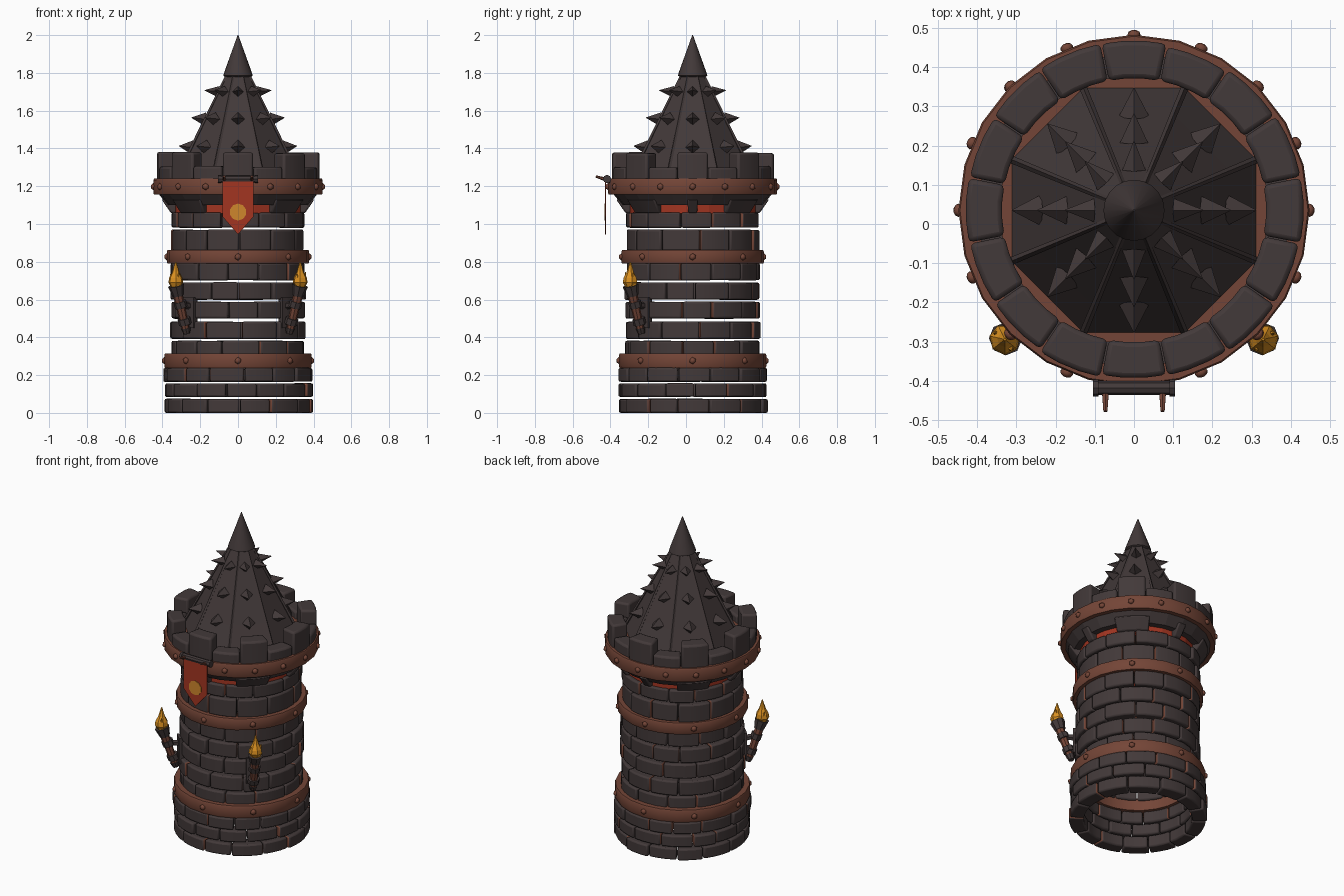
import bpy, bmesh, math, random
from mathutils import Vector, Matrix

if "Cube" in bpy.data.objects:
    bpy.data.objects.remove(bpy.data.objects["Cube"])

random.seed(4)
CY = 0.035                      # tower axis sits slightly behind the origin
TAU = 2 * math.pi
rad = math.radians


def mat(name, col):
    m = bpy.data.materials.new(name)
    m.diffuse_color = (*col, 1)
    m.use_nodes = True
    m.node_tree.nodes["Principled BSDF"].inputs["Base Color"].default_value = m.diffuse_color
    return m


STONE = mat("dark stone", (0.055, 0.041, 0.041))
RUST = mat("rusty iron", (0.175, 0.060, 0.038))
RED = mat("banner red", (0.36, 0.035, 0.015))
GOLD = mat("emblem gold", (0.62, 0.24, 0.025))
FLAME = mat("flame orange", (0.70, 0.28, 0.015))


def pos(a, r, z):
    """Point around the tower axis; angle 0 is the front."""
    return Vector((math.sin(a) * r, CY - math.cos(a) * r, z))


def finish(bm, name, mats, bevel=0, smooth=0):
    bmesh.ops.recalc_face_normals(bm, faces=bm.faces)
    me = bpy.data.meshes.new(name)
    bm.to_mesh(me)
    bm.free()
    for m in mats:
        me.materials.append(m)
    ob = bpy.data.objects.new(name, me)
    bpy.context.collection.objects.link(ob)
    if bevel:
        b = ob.modifiers.new("bevel", 'BEVEL')
        b.width, b.segments, b.limit_method, b.angle_limit = bevel, 2, 'ANGLE', rad(40)
    if smooth:
        bpy.ops.object.select_all(action='DESELECT')
        ob.select_set(True)
        bpy.context.view_layer.objects.active = ob
        bpy.ops.object.shade_smooth_by_angle(angle=rad(smooth))
    return ob


def block(bm, a0, a1, r0, r1, z0, z1, n=3, r1_low=None, joint=0):
    """Curved block; r1_low gives a different outer radius at the bottom."""
    low = r1 if r1_low is None else r1_low
    rings = []
    for i in range(n + 1):
        a = a0 + (a1 - a0) * i / n
        rings.append([bm.verts.new(pos(a, r, z)) for r, z in
                      ((r0, z0), (low, z0), (r1, z1), (r0, z1))])
    for p, q in zip(rings, rings[1:]):
        for k in range(4):
            bm.faces.new((p[k], p[(k + 1) % 4], q[(k + 1) % 4], q[k]))
    for end in (rings[0], rings[-1]):
        bm.faces.new(end).material_index = joint


def lathe(bm, prof, n, centre=(0, CY), closed=True, mi=0, turn=0.0):
    rows = []
    for i in range(n):
        a = TAU * i / n + turn
        rows.append([bm.verts.new((centre[0] + math.sin(a) * r, centre[1] - math.cos(a) * r, z))
                     for r, z in prof])
    m = len(prof)
    for i in range(n):
        p, q = rows[i], rows[(i + 1) % n]
        for k in range(m if closed else m - 1):
            bm.faces.new((p[k], p[(k + 1) % m], q[(k + 1) % m], q[k])).material_index = mi
    if not closed:
        bm.faces.new([r[0] for r in rows]).material_index = mi
        bm.faces.new([r[-1] for r in rows]).material_index = mi


def rod(bm, p, q, r1, r2, seg=8, mi=0):
    p, q = Vector(p), Vector(q)
    d = q - p
    M = Matrix.Translation((p + q) / 2) @ d.to_track_quat('Z', 'Y').to_matrix().to_4x4()
    new = bmesh.ops.create_cone(bm, cap_ends=True, segments=seg, radius1=r1, radius2=r2,
                                depth=d.length, matrix=M)["verts"]
    for f in {f for v in new for f in v.link_faces}:
        f.material_index = mi


# Courses of separate bricks: (bottom, top, outer radius, inner radius)
COURSES = [(0.0, 0.076, 0.393, 0.31), (0.083, 0.157, 0.393, 0.31), (0.163, 0.24, 0.39, 0.31),
           (0.30, 0.383, 0.355, 0.285), (0.390, 0.485, 0.357, 0.285), (0.498, 0.590, 0.355, 0.285),
           (0.597, 0.692, 0.355, 0.285), (0.700, 0.795, 0.353, 0.285), (0.855, 0.972, 0.353, 0.285),
           (0.979, 1.062, 0.353, 0.285)]
bm = bmesh.new()
for i, (z0, z1, ro, ri) in enumerate(COURSES):
    n = 14 if i < 3 else 12
    off = (i % 2) * 0.5 + 0.12
    cuts = [TAU * (k + off + random.uniform(-0.12, 0.12)) / n for k in range(n)]
    cuts.append(cuts[0] + TAU)
    for a0, a1 in zip(cuts, cuts[1:]):
        j = 0.003
        block(bm, a0 + 0.009, a1 - 0.009, ri, ro + random.uniform(-0.007, 0.007),
              z0 + (random.uniform(0, j) if z0 else 0), z1 - random.uniform(0, j),
              joint=1 if random.random() < 0.35 else 0)
finish(bm, "wall_bricks", [STONE, RUST], bevel=0.009, smooth=35)

# Red lining seen in the gaps between the corbels
bm = bmesh.new()
lathe(bm, [(0.30, 1.055), (0.335, 1.055), (0.335, 1.11), (0.30, 1.11)], 24)
finish(bm, "corbel_lining", [RED])

# Corbels and the sloping cornice that carries the parapet
bm = bmesh.new()
for k in range(8):
    a, w = TAU * k / 8, rad(15 if k % 2 else 4)
    block(bm, a - w, a + w, 0.30, 0.405, 1.058, 1.13, n=4, r1_low=0.355)
finish(bm, "corbels", [STONE], bevel=0.008, smooth=35)
bm = bmesh.new()
lathe(bm, [(0.29, 1.10), (0.372, 1.10), (0.425, 1.165), (0.425, 1.20), (0.29, 1.20)], 24)
finish(bm, "cornice", [STONE])

# Parapet: sixteen blocks, alternately tall and low
bm = bmesh.new()
for k in range(16):
    a, w = TAU * k / 16, rad(11.0)
    top = 1.305 if k % 2 else 1.38
    block(bm, a - w, a + w, 0.337, 0.43 + random.uniform(-0.005, 0.004), 1.18,
          top + random.uniform(-0.006, 0.003))
finish(bm, "battlements", [STONE], bevel=0.012, smooth=35)
bm = bmesh.new()
lathe(bm, [(0.30, 1.18), (0.345, 1.18), (0.345, 1.262), (0.30, 1.262)], 24)
finish(bm, "roof_gutter", [RUST])

# Iron bands with rivets: (name, bottom, top, outer radius, inner radius, rivets)
for name, z0, z1, ro, ri, n in (("lower_band", 0.238, 0.315, 0.39, 0.30, 8),
                                ("middle_band", 0.79, 0.862, 0.377, 0.295, 8),
                                ("upper_band", 1.155, 1.24, 0.448, 0.40, 16)):
    bm = bmesh.new()
    lathe(bm, [(ri, z0), (ro - 0.004, z0), (ro, z0 + 0.008), (ro, z1 - 0.008), (ro - 0.004, z1), (ri, z1)], 24)
    finish(bm, name, [RUST], smooth=30)
    bm = bmesh.new()
    for k in range(n):
        a = TAU * k / n
        c = pos(a, ro, (z0 + z1) / 2)
        bmesh.ops.create_icosphere(bm, subdivisions=1, radius=0.019,
                                   matrix=Matrix.Translation(c) @ Matrix.Rotation(a, 4, 'Z') @ Matrix.Diagonal((1, 0.75, 1, 1)))
    finish(bm, name + "_rivets", [RUST], smooth=50)

# Eight-sided roof with raised ridges
K = 1 / math.cos(TAU / 16)
bm = bmesh.new()
lathe(bm, [(0.325 * K, 1.235), (0.245 * K, 1.40), (0.060 * K, 1.79)], 8, closed=False, turn=TAU / 16)
for k in range(8):
    a = TAU * (k + 0.5) / 8
    rod(bm, pos(a, 0.322 * K, 1.25), pos(a, 0.058 * K, 1.79), 0.010, 0.007, 4)
finish(bm, "roof", [STONE])

# Smooth tip cap
bm = bmesh.new()
lathe(bm, [(0.060, 1.775), (0.078, 1.785), (0.074, 1.80), (0.002, 2.0)], 20, closed=False)
finish(bm, "roof_tip", [STONE], smooth=40)

# Roof spikes in three tiers
bm = bmesh.new()
for k in range(8):
    a = TAU * k / 8
    for z, tip, r in ((1.405, 0.312, 0.040), (1.555, 0.247, 0.036), (1.70, 0.177, 0.030)):
        rod(bm, pos(a, tip - 0.075, z), pos(a, tip, z + 0.008), r, 0.001, 4)
finish(bm, "roof_spikes", [STONE])

# Banner: hanging rod on two prongs, pointed cloth, round emblem
bm = bmesh.new()
rod(bm, (-0.105, -0.418, 1.238), (0.105, -0.418, 1.238), 0.018, 0.018, 8)
for s in (-1, 1):
    rod(bm, (s * 0.105, -0.418, 1.238), (s * 0.09, -0.418, 1.238), 0.022, 0.022, 8)
    rod(bm, (s * 0.073, -0.39, 1.225), (s * 0.073, -0.478, 1.252), 0.013, 0.006, 6, mi=1)
finish(bm, "banner_rod", [STONE, RUST])


def plate(name, pts, y, t, m):
    bm = bmesh.new()
    f = bm.faces.new([bm.verts.new((x, y, z)) for x, z in pts])
    ext = bmesh.ops.extrude_face_region(bm, geom=[f])["geom"]
    bmesh.ops.translate(bm, vec=(0, t, 0), verts=[v for v in ext if isinstance(v, bmesh.types.BMVert)])
    finish(bm, name, [m])


plate("banner_cloth", [(-0.083, 1.24), (0.083, 1.24), (0.083, 1.04), (0, 0.945), (-0.083, 1.04)],
      -0.428, 0.005, RED)
plate("banner_emblem", [(0.045 * math.cos(TAU * (i + .5) / 10), 1.063 + 0.045 * math.sin(TAU * (i + .5) / 10))
                        for i in range(10)], -0.432, 0.005, GOLD)

# Two wall torches on the front diagonals
for side, label in ((-1, "left"), (1, "right")):
    a = side * TAU / 8
    bm = bmesh.new()
    block(bm, a - 0.10, a + 0.10, 0.34, 0.372, 0.45, 0.61, n=2)          # wall plate
    for z, r in ((0.485, 0.40), (0.575, 0.43)):                          # bracket arms
        rod(bm, pos(a, 0.35, z - 0.01), pos(a, r, z), 0.020, 0.016, 6)
        rod(bm, pos(a, r - 0.006, z - 0.016), pos(a, r + 0.006, z + 0.016), 0.034, 0.034, 8)
    rod(bm, pos(a, 0.387, 0.43), pos(a, 0.455, 0.64), 0.020, 0.027, 8, mi=1)   # handle
    rod(bm, pos(a, 0.383, 0.42), pos(a, 0.392, 0.45), 0.018, 0.026, 8)
    rod(bm, pos(a, 0.447, 0.62), pos(a, 0.464, 0.675), 0.030, 0.043, 8)        # cup
    finish(bm, label + "_torch", [STONE, RUST])
    bm = bmesh.new()
    c = pos(a, 0.466, 0)
    lathe(bm, [(0.026, 0.665), (0.040, 0.69), (0.036, 0.715), (0.020, 0.745), (0.003, 0.80)], 7,
          centre=(c.x, c.y), closed=False)
    for da, h in ((0.045, 0.745), (-0.045, 0.735)):                      # side tongues
        rod(bm, pos(a + da * 0.6, 0.466, 0.67), pos(a + da * 1.5, 0.474, h), 0.022, 0.002, 5)
    finish(bm, label + "_flame", [FLAME])
